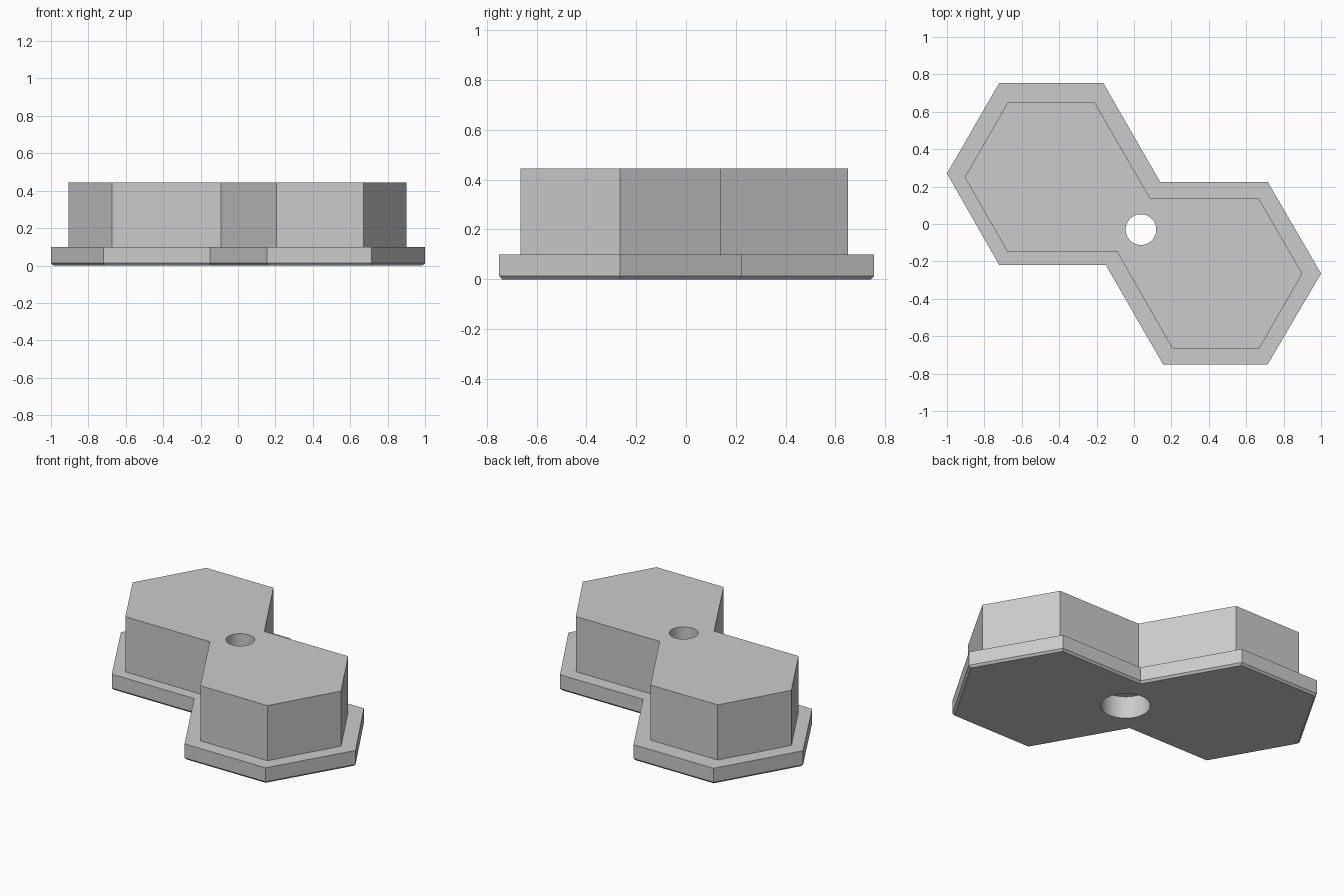
import bpy, bmesh
from mathutils import Vector

cube = bpy.data.objects.get("Cube")
if cube:
    bpy.data.objects.remove(cube, do_unlink=True)

# One plain grey for everything
grey = bpy.data.materials.new("plain grey")
grey.use_nodes = True
colour = (0.6, 0.6, 0.6, 1)
grey.diffuse_color = colour
grey.node_tree.nodes["Principled BSDF"].inputs["Base Color"].default_value = colour

# Clockwise double-hexagon outlines
FLANGE = [(-1, .27), (-.72, .755), (-.165, .755), (.14, .225), (.715, .225),
          (1, -.265), (.715, -.75), (.155, -.75), (-.15, -.22), (-.72, -.22)]
BLOCK = [(-.905, .25), (-.675, .65), (-.21, .65), (.085, .14), (.665, .14),
         (.9, -.265), (.67, -.665), (.205, -.665), (-.09, -.15), (-.675, -.15)]


def inset(outline, distance):
    """Move every side of a clockwise outline inward by the distance."""
    pts = [Vector(p) for p in outline]
    result = []
    for i, p in enumerate(pts):
        a = (p - pts[i - 1]).normalized()
        b = (pts[(i + 1) % len(pts)] - p).normalized()
        na, nb = Vector((a.y, -a.x)), Vector((b.y, -b.x))
        result.append(p + (na + nb) * distance / (1 + na.dot(nb)))
    return result


# Stepped body: chamfered flange below, block above
def loft(name, layers):
    bm = bmesh.new()
    rings = [[bm.verts.new((x, y, z)) for x, y in outline] for outline, z in layers]
    for low, high in zip(rings, rings[1:]):
        for i in range(len(low)):
            bm.faces.new((low[i - 1], low[i], high[i], high[i - 1]))
    bm.faces.new(rings[0])
    bm.faces.new(rings[-1])
    bmesh.ops.recalc_face_normals(bm, faces=bm.faces)
    mesh = bpy.data.meshes.new(name)
    bm.to_mesh(mesh)
    bm.free()
    obj = bpy.data.objects.new(name, mesh)
    bpy.context.collection.objects.link(obj)
    mesh.materials.append(grey)
    return obj


body = loft("double_hexagon_body", [(inset(FLANGE, .012), 0), (FLANGE, .013),
                                    (FLANGE, .1), (BLOCK, .1), (BLOCK, .445)])


# Screw hole with a wider counterbore underneath
def drill(target, radius, bottom, top):
    bpy.ops.mesh.primitive_cylinder_add(vertices=64, radius=radius, depth=top - bottom,
                                        location=(.037, -.03, (top + bottom) / 2))
    cutter = bpy.context.object
    cutter.name = "hole_cutter"
    cutter.hide_render = True
    cutter.data.materials.append(grey)
    mod = target.modifiers.new("hole", "BOOLEAN")
    mod.operation = "DIFFERENCE"
    mod.solver = "EXACT"
    mod.object = cutter
    bpy.ops.object.select_all(action="DESELECT")
    target.select_set(True)
    bpy.context.view_layer.objects.active = target
    bpy.ops.object.modifier_apply(modifier=mod.name)
    bpy.data.objects.remove(cutter, do_unlink=True)


drill(body, .082, -.1, .6)
drill(body, .14, -.1, .14)
bpy.ops.object.shade_smooth_by_angle()
